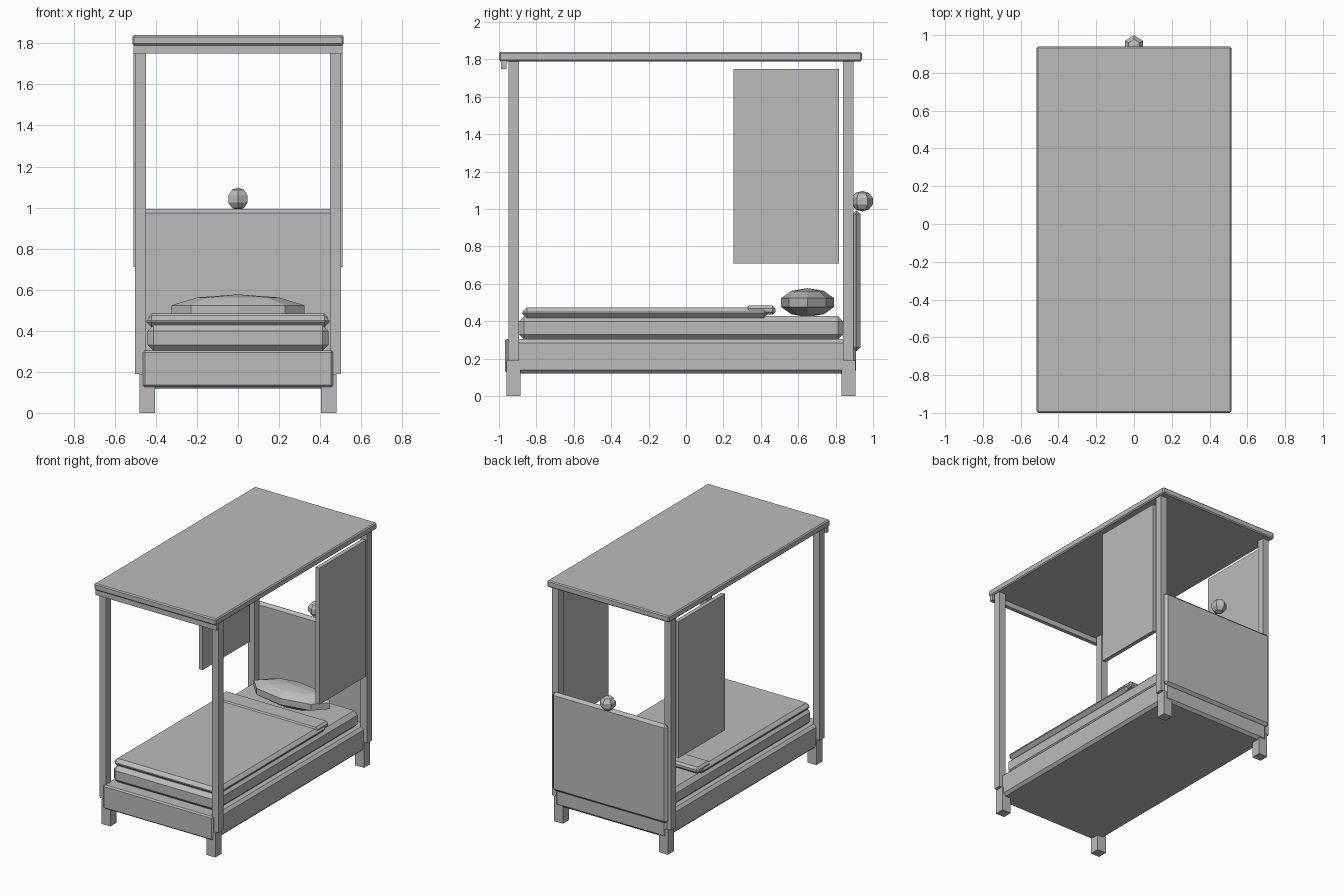
import bpy
from mathutils import Vector

cube = bpy.data.objects.get("Cube")
if cube:
    bpy.data.objects.remove(cube, do_unlink=True)

grey = bpy.data.materials.new("plain grey")
grey.use_nodes = True
colour = (0.5, 0.5, 0.5, 1)
grey.diffuse_color = colour
grey.node_tree.nodes["Principled BSDF"].inputs["Base Color"].default_value = colour


def finish(name):
    obj = bpy.context.object
    obj.name = name
    obj.data.materials.append(grey)
    bpy.ops.object.transform_apply(location=False, rotation=False, scale=True)
    return obj


def box(name, low, high, bevel=0):
    """Box between two corners, with an optional flat chamfer."""
    low, high = Vector(low), Vector(high)
    bpy.ops.mesh.primitive_cube_add(size=1, location=(low + high) / 2)
    bpy.context.object.scale = high - low
    obj = finish(name)
    if bevel:
        mod = obj.modifiers.new("chamfer", 'BEVEL')
        mod.width = bevel
        mod.segments = 1
    return obj


def slab(name, half_width, y0, y1, z0, z1, bevel=0):
    return box(name, (-half_width, y0, z0), (half_width, y1, z1), bevel)


def ball(name, centre, radii, segments):
    bpy.ops.mesh.primitive_uv_sphere_add(segments=segments, ring_count=5,
                                         radius=1, location=centre)
    bpy.context.object.scale = radii
    return finish(name)


# Bed frame, footboard and bedding
slab("bed_frame", 0.473, -0.96, 0.91, 0.12, 0.305, 0.02)
slab("footboard", 0.463, -0.968, -0.93, 0.125, 0.305, 0.01)
slab("mattress", 0.44, -0.893, 0.84, 0.302, 0.427, 0.028)
slab("blanket", 0.445, -0.875, 0.44, 0.418, 0.474, 0.024)
slab("blanket_fold", 0.435, 0.32, 0.478, 0.435, 0.483, 0.015)
ball("pillow", (0, 0.65, 0.5), (0.34, 0.148, 0.077), 8)

# Headboard with knob
slab("headboard", 0.485, 0.89, 0.932, 0.24, 0.993, 0.02)
ball("headboard_knob", (0, 0.942, 1.042), (0.057, 0.06, 0.055), 6)

# Canopy roof and front valance
slab("canopy", 0.515, -1.0, 0.94, 1.79, 1.84, 0.008)
slab("front_valance", 0.51, -0.99, -0.96, 1.75, 1.795)

# Feet, posts and curtains on both sides
for side, s in (("left", 1), ("right", -1)):
    for end, y in (("front", -0.922), ("back", 0.868)):
        x = sorted((s * 0.405, s * 0.48))
        box(f"{end}_{side}_foot", (x[0], y - 0.037, 0), (x[1], y + 0.037, 0.19))
        x = sorted((s * 0.447, s * 0.502))
        box(f"{end}_{side}_post", (x[0], y - 0.028, 0.19), (x[1], y + 0.028, 1.795))
    x = sorted((s * 0.477, s * 0.508))
    box(f"{side}_curtain", (x[0], 0.255, 0.71), (x[1], 0.818, 1.75))
